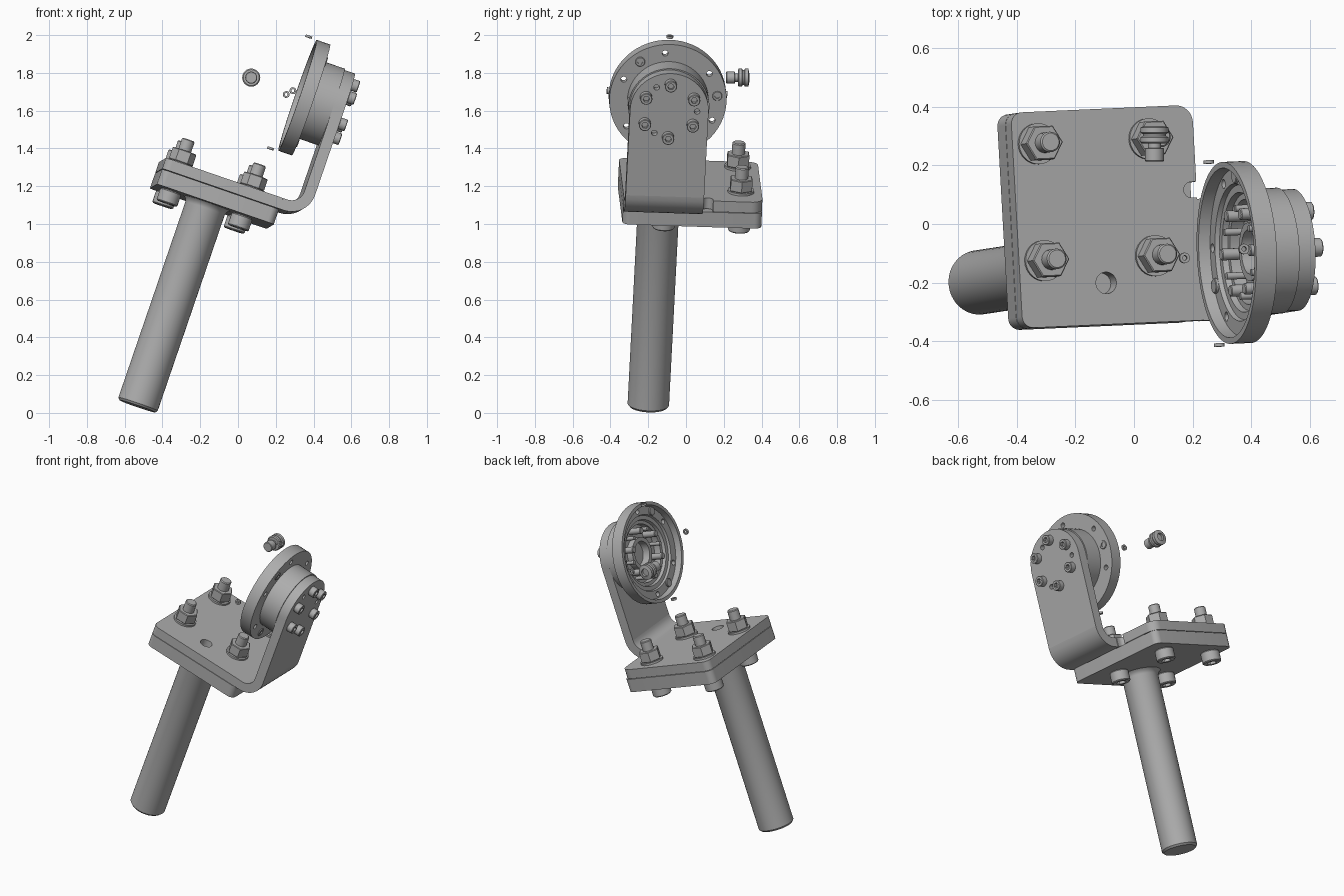
import bpy, bmesh
from math import sin, cos, pi, radians
from mathutils import Matrix, Vector

if "Cube" in bpy.data.objects:
    bpy.data.objects.remove(bpy.data.objects["Cube"])

steel = bpy.data.materials.new("grey_steel")
steel.use_nodes = True
GREY = (0.42, 0.42, 0.42, 1)
steel.diffuse_color = GREY
steel.node_tree.nodes["Principled BSDF"].inputs["Base Color"].default_value = GREY

# Tilted frame of the whole assembly: z runs up the post
up = Vector((0.3235, 0.049, 0.945)).normalized()
side = Vector((-0.057, 1, -0.036))
side = (side - up * side.dot(up)).normalized()
FRAME = Matrix((side.cross(up), side, up)).transposed().to_4x4()
FRAME.translation = (-0.533, -0.2, 0.035)

# Axes for extrusions and for the round head (its axis is the frame's x)
ALONG_X = Matrix(((0, 0, 1, 0), (1, 0, 0, 0), (0, 1, 0, 0), (0, 0, 0, 1)))
ALONG_Y = Matrix(((1, 0, 0, 0), (0, 0, -1, 0), (0, 1, 0, 0), (0, 0, 0, 1)))
HEAD_Z = 1.835
HEAD = Matrix.Translation((0, 0, HEAD_Z)) @ ALONG_X


def at(x, y, z=0):
    return Matrix.Translation((x, y, z))


def polar(r, deg):
    return at(r * cos(radians(deg)), r * sin(radians(deg)))


def finish(name, bm, place, base=FRAME):
    bmesh.ops.recalc_face_normals(bm, faces=bm.faces)
    mesh = bpy.data.meshes.new(name)
    bm.to_mesh(mesh)
    bm.free()
    mesh.materials.append(steel)
    mesh.shade_smooth()
    mesh.set_sharp_from_angle(angle=radians(35))
    ob = bpy.data.objects.new(name, mesh)
    bpy.context.collection.objects.link(ob)
    ob.matrix_world = base @ place
    return ob


def prism(name, outline, low, high, place=Matrix()):
    """Extrude a flat outline along z."""
    bm = bmesh.new()
    face = bm.faces.new([bm.verts.new((x, y, low)) for x, y in outline])
    new = bmesh.ops.extrude_face_region(bm, geom=[face])["geom"]
    verts = [v for v in new if isinstance(v, bmesh.types.BMVert)]
    bmesh.ops.translate(bm, verts=verts, vec=(0, 0, high - low))
    return finish(name, bm, place)


def lathe(name, profile, place=Matrix(), sides=32, base=FRAME):
    """Spin (radius, height) points about z."""
    bm = bmesh.new()
    verts = [bm.verts.new((r, 0, h)) for r, h in profile]
    edges = [bm.edges.new(pair) for pair in zip(verts, verts[1:])]
    bmesh.ops.spin(bm, geom=verts + edges, cent=(0, 0, 0), axis=(0, 0, 1),
                   angle=2 * pi, steps=sides, use_merge=True)
    bmesh.ops.remove_doubles(bm, verts=bm.verts, dist=1e-5)
    return finish(name, bm, place, base)


def rod(name, r, low, high, place=Matrix(), sides=32, edge=0.0, base=FRAME):
    profile = [(0, low), (r - edge, low), (r, low + edge),
               (r, high - edge), (r - edge, high), (0, high)]
    if not edge:
        profile = [(0, low), (r, low), (r, high), (0, high)]
    return lathe(name, profile, place, sides, base)


def cut(ob, cutters):
    for cutter in cutters:
        cutter.hide_render = True
        mod = ob.modifiers.new("cut", "BOOLEAN")
        mod.operation, mod.solver, mod.object = "DIFFERENCE", "EXACT", cutter
    bpy.context.view_layer.update()
    mesh = bpy.data.meshes.new_from_object(
        ob.evaluated_get(bpy.context.evaluated_depsgraph_get()))
    ob.modifiers.clear()
    ob.data = mesh
    mesh.shade_smooth()
    mesh.set_sharp_from_angle(angle=radians(35))
    for cutter in cutters:
        bpy.data.objects.remove(cutter)


def arc(cx, cy, r, start, end, steps=8):
    angles = [radians(start + (end - start) * i / steps) for i in range(steps + 1)]
    return [(cx + r * cos(a), cy + r * sin(a)) for a in angles]


def socket_screw(name, r, low, high, place):
    head = rod(name, r, low, high, place, 24, r * 0.1)
    cut(head, [rod("socket", r * 0.55, high - r * 0.7, high + 0.01, place, 6)])


# Post with a small weld flare under the plate
SEAM, TOP, BOTTOM = 1.225, 1.285, 1.138
lathe("post", [(0, 0), (0.1, 0), (0.11, 0.012), (0.11, BOTTOM - 0.03),
               (0.116, BOTTOM - 0.012), (0.13, BOTTOM), (0, BOTTOM)], sides=48)

# Two stacked plates
L, R, F, B, C = -0.29, 0.365, -0.207, 0.53, 0.04
left_corners = arc(L + C, B - C, C, 90, 180) + arc(L + C, F + C, C, 180, 270)
prism("base_plate", left_corners + arc(R - C, F + C, C, 270, 360)
      + arc(R - C, B - C, C, 0, 90), BOTTOM, SEAM - 0.003)
NOTCH = 0.24
bracket = prism("bracket_plate", left_corners + [(R, F), (R, 0.213)]
                + arc(0.345, NOTCH, 0.027, 270, 90) + [(R, 0.267)]
                + arc(R - 0.06, B - 0.06, 0.06, 0, 90), SEAM, TOP)
cut(bracket, [rod("hole", 0.037, SEAM - 0.1, TOP + 0.1, at(0.02, -0.065))])

# Bend and upright arm with a rounded top
OUT, IN, BEND, HALF = 0.52, 0.46, 0.13, 0.208
bx, bz = OUT - BEND, SEAM + BEND
prism("bracket_bend", [(R, SEAM)] + arc(bx, bz, BEND, 270, 360)
      + arc(bx, bz, BEND - 0.06, 360, 270) + [(R, TOP)], -HALF, HALF, ALONG_Y)
arm = prism("bracket_arm", [(-HALF, bz - HEAD_Z), (HALF, bz - HEAD_Z)]
            + arc(0, 0, HALF, 0, 180, 32), IN, OUT, HEAD)
cut(arm, [rod("dowel", 0.015, OUT - 0.04, OUT + 0.05, HEAD @ polar(0.147, a))
          for a in (0, 120, 240)])

# Plate bolts, nuts and washers
for x in (-0.2, 0.2):
    for y in (0.02, 0.42):
        spot = at(x, y)
        socket_screw("plate_bolt_head", 0.058, -BOTTOM, 0.07 - BOTTOM,
                     spot @ Matrix.Rotation(pi, 4, "X"))
        rod("plate_washer", 0.07, TOP, TOP + 0.012, spot)
        rod("plate_nut", 0.066, TOP + 0.012, TOP + 0.078, spot, 6, 0.004)
        rod("plate_bolt_end", 0.035, TOP, 1.425, spot, 24, 0.005)

# Dished head: hub, flange, rim and stepped cavity in one spun profile
head = lathe("flanged_hub", [
    (0, IN), (0.215, IN), (0.215, 0.345), (0.311, 0.345), (0.311, 0.27),
    (0.29, 0.27), (0.285, 0.31), (0.235, 0.31), (0.23, 0.325), (0.205, 0.325),
    (0.2, 0.345), (0.18, 0.345), (0.18, 0.39), (0.1, 0.39), (0.1, 0.35),
    (0.075, 0.35), (0.075, 0.4), (0, 0.4)], HEAD, 64)
cut(head, [rod("flange_hole", 0.016, 0.25, 0.36, HEAD @ polar(0.262, a), 16)
           for a in range(36, 360, 60)])
for a in (7, 127, 247):
    socket_screw("flange_screw", 0.026, 0.3, 0.351, HEAD @ polar(0.262, a))

# Arm screws whose ends reach into the cavity, with thinner pins between
for a in range(30, 390, 60):
    socket_screw("arm_screw", 0.032, OUT, OUT + 0.04, HEAD @ polar(0.147, a))
    rod("arm_screw_end", 0.02, 0.3, 0.4, HEAD @ polar(0.147, a), 16, 0.003)
    rod("cavity_pin", 0.012, 0.31, 0.4, HEAD @ polar(0.15, a + 30), 16)

# Tiny rings around the rim
for a in range(0, 360, 90):
    place = (HEAD @ Matrix.Rotation(radians(a), 4, "Z") @ at(0.307, 0, 0.225)
             @ Matrix.Rotation(pi / 2, 4, "Y"))
    lathe("rim_ring", [(0.008, 0), (0.018, 0), (0.018, 0.012),
                       (0.008, 0.012), (0.008, 0)], place, 16)

# Loose cable fitting behind the head
fitting = at(0.07, 0, 1.775) @ Matrix.Rotation(-pi / 2, 4, "X")
rod("fitting_body", 0.032, 0.213, 0.26, fitting, 24, 0.003, Matrix())
rod("fitting_neck", 0.022, 0.25, 0.285, fitting, 24, 0, Matrix())
lathe("fitting_cap", [(0, 0.275), (0.042, 0.275), (0.048, 0.28), (0.048, 0.296),
                      (0.04, 0.3), (0.04, 0.308), (0.048, 0.312), (0.048, 0.33),
                      (0.025, 0.335), (0.025, 0.32), (0, 0.32)],
      fitting, 24, Matrix())
